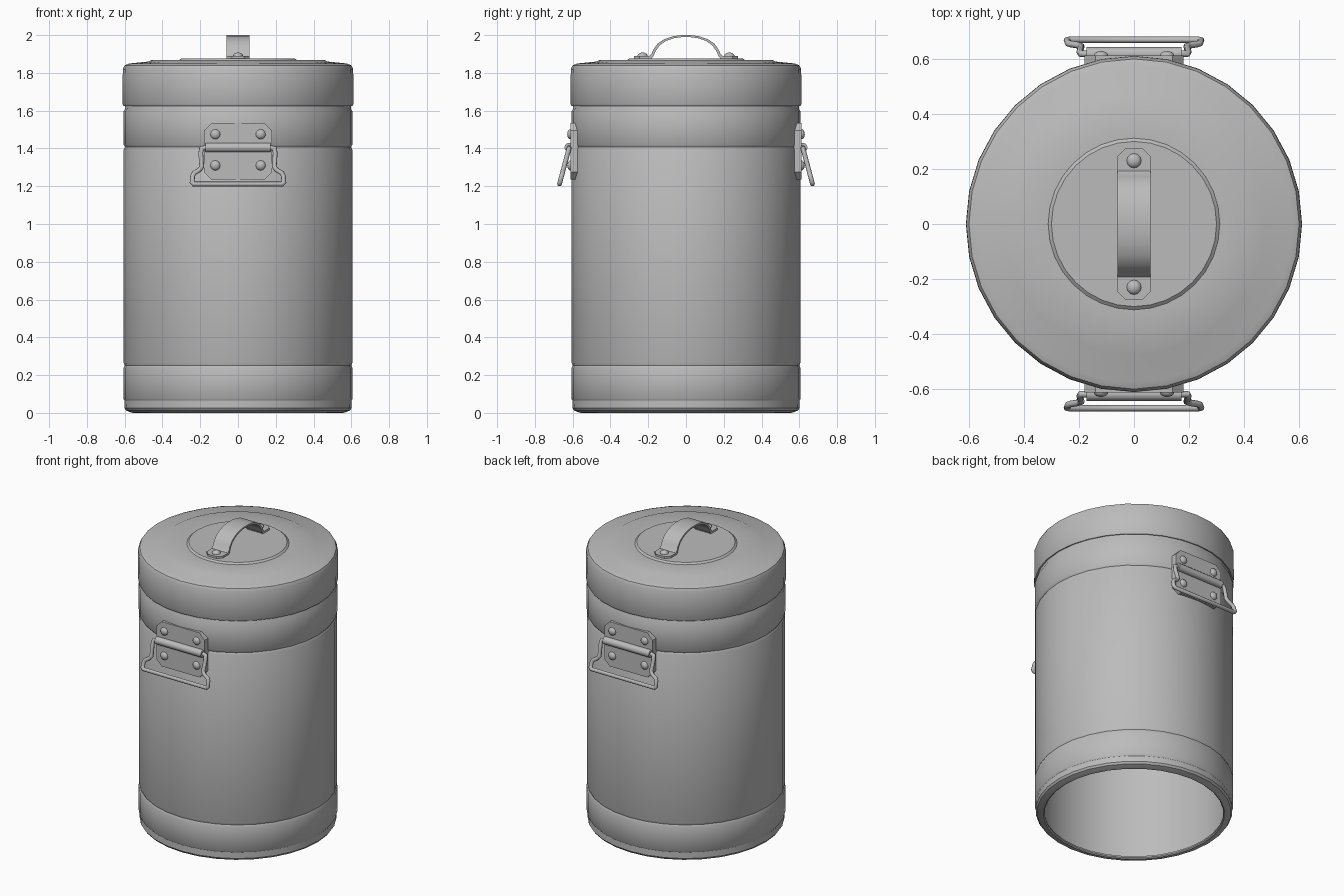
import bpy, bmesh, math
from mathutils import Vector, Matrix

cube = bpy.data.objects.get("Cube")
if cube:
    bpy.data.objects.remove(cube, do_unlink=True)

steel = bpy.data.materials.new("grey_steel")
steel.use_nodes = True
GREY = (0.5, 0.5, 0.5, 1)
steel.diffuse_color = GREY
steel.node_tree.nodes["Principled BSDF"].inputs["Base Color"].default_value = GREY


def finish(name, bm, angle=35):
    bmesh.ops.recalc_face_normals(bm, faces=bm.faces)
    mesh = bpy.data.meshes.new(name)
    bm.to_mesh(mesh)
    bm.free()
    mesh.materials.append(steel)
    obj = bpy.data.objects.new(name, mesh)
    bpy.context.collection.objects.link(obj)
    bpy.ops.object.select_all(action='DESELECT')
    obj.select_set(True)
    bpy.context.view_layer.objects.active = obj
    bpy.ops.object.shade_smooth_by_angle(angle=math.radians(angle))
    return obj


def lathe(name, profile, closed=False, sides=32):
    """Spin a (radius, height) profile around z."""
    bm = bmesh.new()
    verts = [bm.verts.new((r, 0, z)) for r, z in profile]
    pairs = list(zip(verts, verts[1:] + verts[:1]))
    edges = [bm.edges.new(p) for p in (pairs if closed else pairs[:-1])]
    bmesh.ops.spin(bm, geom=verts + edges, axis=(0, 0, 1), cent=(0, 0, 0),
                   angle=math.tau, steps=sides, use_duplicate=False)
    bmesh.ops.remove_doubles(bm, verts=bm.verts, dist=0.0005)
    return finish(name, bm)


def prism(name, outline, depth, place):
    """Extrude a flat outline along its local z, then place it."""
    bm = bmesh.new()
    face = bm.faces.new([bm.verts.new((x, y, 0)) for x, y in outline])
    ext = bmesh.ops.extrude_face_region(bm, geom=[face])["geom"]
    bmesh.ops.translate(bm, vec=(0, 0, depth),
                        verts=[g for g in ext if isinstance(g, bmesh.types.BMVert)])
    bmesh.ops.transform(bm, matrix=place, verts=bm.verts)
    return finish(name, bm)


def rivet(name, place, radius=0.027):
    """Domed head pointing along local z."""
    bm = bmesh.new()
    bmesh.ops.create_uvsphere(bm, u_segments=12, v_segments=8, radius=radius)
    bmesh.ops.delete(bm, geom=[v for v in bm.verts if v.co.z < -0.001], context='VERTS')
    bmesh.ops.transform(bm, matrix=place @ Matrix.Diagonal((1, 1, 0.7, 1)), verts=bm.verts)
    return finish(name, bm, 60)


def rod(name, points, radius, place, sides=8):
    """Sweep a round section along a polyline with mitred corners."""
    bm = bmesh.new()
    pts = [Vector(p) for p in points]
    rings = []
    for i, p in enumerate(pts):
        a = (p - pts[i - 1]).normalized() if i else None
        b = (pts[i + 1] - p).normalized() if i < len(pts) - 1 else None
        t = ((a or b) + (b or a)).normalized()
        side = Vector((0, 0, 1))
        across = t.cross(side).normalized()
        stretch = 1 / max(0.5, t.dot(a or b))
        rings.append([bm.verts.new(p + radius * (across * math.cos(k) * stretch + side * math.sin(k)))
                      for k in (math.tau * j / sides for j in range(sides))])
    for r, s in zip(rings, rings[1:]):
        for j in range(sides):
            n = (j + 1) % sides
            bm.faces.new((r[j], r[n], s[n], s[j]))
    bm.faces.new(rings[0])
    bm.faces.new(rings[-1])
    bmesh.ops.transform(bm, matrix=place, verts=bm.verts)
    return finish(name, bm, 50)


def clipped(hx, y0, y1, cut, ends=(True, True)):
    """Rectangle outline with clipped corners at the chosen ends."""
    low = [(-hx, y0 + cut), (-hx + cut, y0), (hx - cut, y0), (hx, y0 + cut)]
    high = [(hx, y1 - cut), (hx - cut, y1), (-hx + cut, y1), (-hx, y1 - cut)]
    return (low if ends[0] else [(-hx, y0), (hx, y0)]) + (high if ends[1] else [(hx, y1), (-hx, y1)])


# Body shell with pressed grooves, open underneath
lathe("body", [
    (0.585, 0.065), (0.6, 0.065), (0.607, 0.075), (0.607, 0.235), (0.6, 0.25),
    (0.605, 0.265), (0.605, 1.395), (0.598, 1.408), (0.606, 1.42), (0.606, 1.595),
    (0.598, 1.61), (0.596, 1.64), (0.585, 1.64)], closed=True)

# Rolled bottom rim
lathe("bottom_rim", [
    (0.585, 0.07), (0.6, 0.07), (0.601, 0.025), (0.592, 0.012), (0.565, 0.002),
    (0.553, 0), (0.545, 0.006), (0.548, 0.018), (0.585, 0.035)], closed=True)

# Lid with stepped rings on top
lathe("lid", [
    (0, 1.877), (0.3, 1.877), (0.312, 1.867), (0.46, 1.867), (0.475, 1.86),
    (0.575, 1.85), (0.6, 1.84), (0.61, 1.82), (0.611, 1.635), (0.606, 1.625),
    (0.596, 1.627), (0.596, 1.82), (0.57, 1.838), (0, 1.85)])

# Lid handle: bent strap, end tabs and rivets
half = [(0.195, 1.888), (0.183, 1.9), (0.172, 1.925), (0.15, 1.955), (0.115, 1.979),
        (0.07, 1.994), (0.025, 2.0)]
outer = half + [(-y, z) for y, z in reversed(half)]
inner = [(y * 0.94, z - 0.011) for y, z in outer]
along_x = Matrix(((0, 0, 1, -0.06), (1, 0, 0, 0), (0, 1, 0, 0), (0, 0, 0, 1)))
bm = bmesh.new()
rows = [[bm.verts.new((x, y, z)) for y, z in path]
        for x in (-0.06, 0.06) for path in (outer, inner)]
for a, b in ((0, 2), (1, 3), (0, 1), (2, 3)):
    for i in range(len(outer) - 1):
        bm.faces.new((rows[a][i], rows[a][i + 1], rows[b][i + 1], rows[b][i]))
for i in (0, -1):
    bm.faces.new((rows[0][i], rows[1][i], rows[3][i], rows[2][i]))
finish("lid_handle_strap", bm, 40)
for end, turn in (("back", 0), ("front", math.pi)):
    spin = Matrix.Rotation(turn, 4, 'Z')
    prism("lid_handle_tab_" + end, clipped(0.06, 0.18, 0.275, 0.028, (False, True)),
          0.016, spin @ Matrix.Translation((0, 0, 1.874)))
    rivet("lid_handle_rivet_" + end, spin @ Matrix.Translation((0, 0.23, 1.889)))

# Side handles: plate, hinge barrel, rivets and a hanging bail
bail_half = [(0.165, 0), (0.193, -0.005), (0.197, -0.03), (0.192, -0.105), (0.203, -0.122),
             (0.232, -0.14), (0.24, -0.155), (0.243, -0.19), (0.234, -0.2)]
bail_path = [(x, y, 0) for x, y in bail_half] + [(-x, y, 0) for x, y in reversed(bail_half)]
upright = Matrix.Rotation(math.pi / 2, 4, 'X')
for end, turn in (("front", 0), ("back", math.pi)):
    spin = Matrix.Rotation(turn, 4, 'Z')
    prism("handle_plate_" + end, clipped(0.18, 1.235, 1.535, 0.04), 0.04,
          spin @ Matrix.Translation((0, -0.572, 0)) @ upright)
    hinge = spin @ Matrix.Translation((0, -0.618, 1.405))
    rod("handle_hinge_" + end, [(-0.172, 0, 0), (0.172, 0, 0)], 0.025, hinge, 12)
    swing = hinge @ Matrix.Rotation(math.radians(-15), 4, 'X') @ upright
    rod("handle_bail_" + end, bail_path, 0.0125, swing)
    for x in (-0.12, 0.12):
        for z in (1.475, 1.31):
            rivet("handle_rivet_" + end, spin @ Matrix.Translation((x, -0.61, z)) @ upright)
